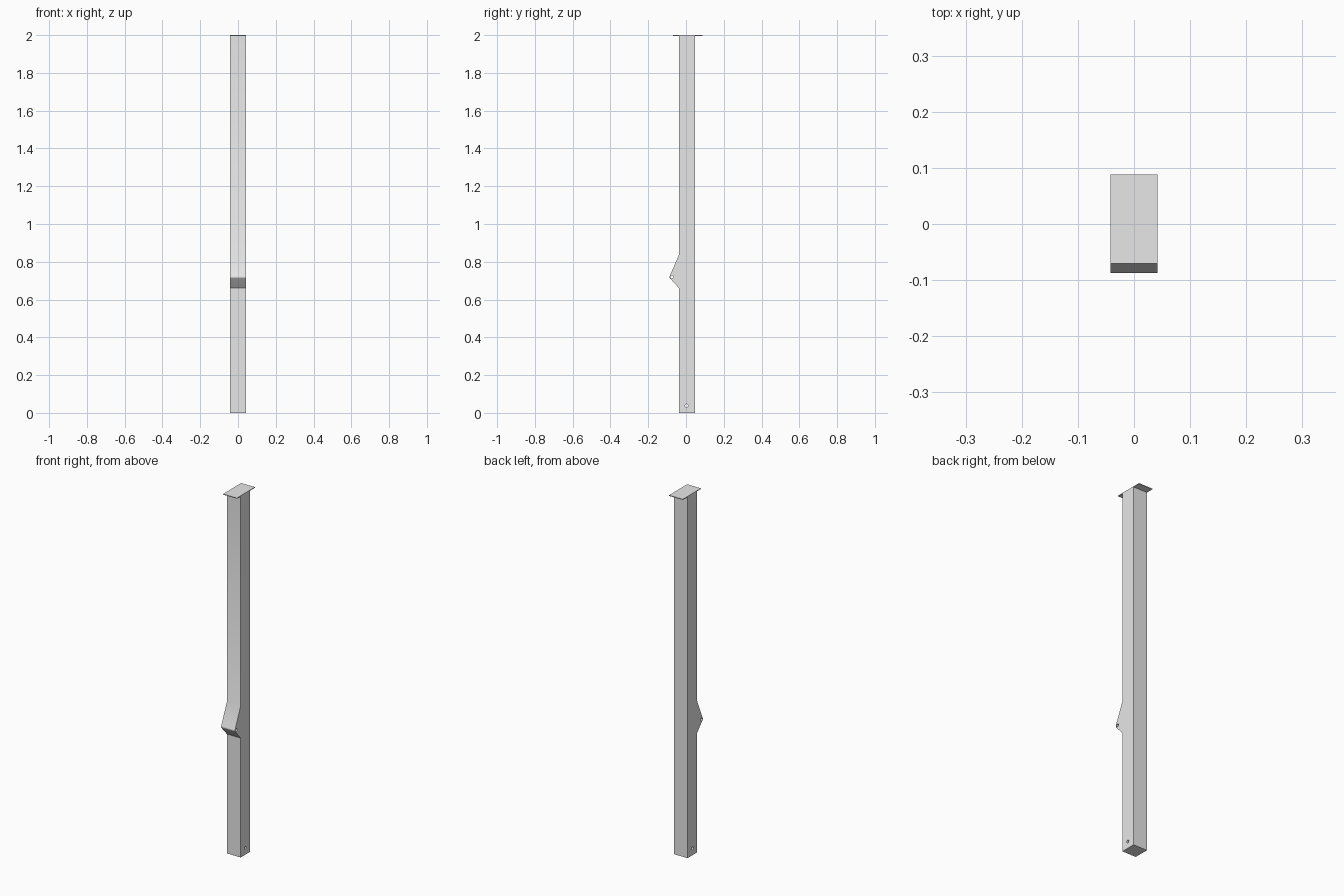
import bpy
from math import cos, sin, pi, radians

cube = bpy.data.objects.get("Cube")
if cube:
    bpy.data.objects.remove(cube, do_unlink=True)

HALF_WIDTH = 0.042
HEIGHT = 2.0
PLATE = 0.004
FRONT, BACK = -0.037, 0.047

grey = bpy.data.materials.new("light grey")
grey.use_nodes = True
grey.diffuse_color = (0.8, 0.8, 0.8, 1)
grey.node_tree.nodes["Principled BSDF"].inputs["Base Color"].default_value = (0.8, 0.8, 0.8, 1)


def arc(cy, cz, radius, start, end, steps):
    """Points along an arc in the side plane, angles in degrees."""
    angles = [radians(start + (end - start) * i / steps) for i in range(steps + 1)]
    return [(cy + radius * cos(a), cz + radius * sin(a)) for a in angles]


def extruded_profile(name, loops):
    """Extrude side outlines across the width; inner loops become through holes."""
    curve = bpy.data.curves.new(name, "CURVE")
    curve.dimensions = "2D"
    curve.fill_mode = "BOTH"
    curve.extrude = HALF_WIDTH
    for loop in loops:
        spline = curve.splines.new("POLY")
        spline.points.add(len(loop) - 1)
        for point, (y, z) in zip(spline.points, loop):
            point.co = (y, z, 0, 1)
        spline.use_cyclic_u = True
    obj = bpy.data.objects.new(name, curve)
    obj.rotation_euler = (pi / 2, 0, pi / 2)
    bpy.context.collection.objects.link(obj)
    bpy.ops.object.select_all(action="DESELECT")
    obj.select_set(True)
    bpy.context.view_layer.objects.active = obj
    bpy.ops.object.convert(target="MESH")
    obj = bpy.context.object
    bpy.ops.object.transform_apply(location=False, rotation=True, scale=False)
    bpy.ops.object.shade_smooth_by_angle(angle=radians(30))
    obj.data.materials.clear()
    obj.data.materials.append(grey)
    return obj


# Post with a round-tipped nose on the front and two cross holes
nose = (-0.075, 0.72)
top = HEIGHT - PLATE
outline = [(FRONT, 0), (BACK, 0), (BACK, top), (FRONT, top), (FRONT, 0.838)]
outline += arc(*nose, 0.012, 157, 222, 6) + [(FRONT, 0.66)]
nose_hole = arc(*nose, 0.008, 0, 345, 23)
foot_hole = arc(0.003, 0.038, 0.008, 0, 345, 23)
extruded_profile("post", [outline, nose_hole, foot_hole])

# Thin cap plate overhanging front and back
extruded_profile("top_plate", [[(-0.07, top), (0.088, top), (0.088, HEIGHT), (-0.07, HEIGHT)]])
